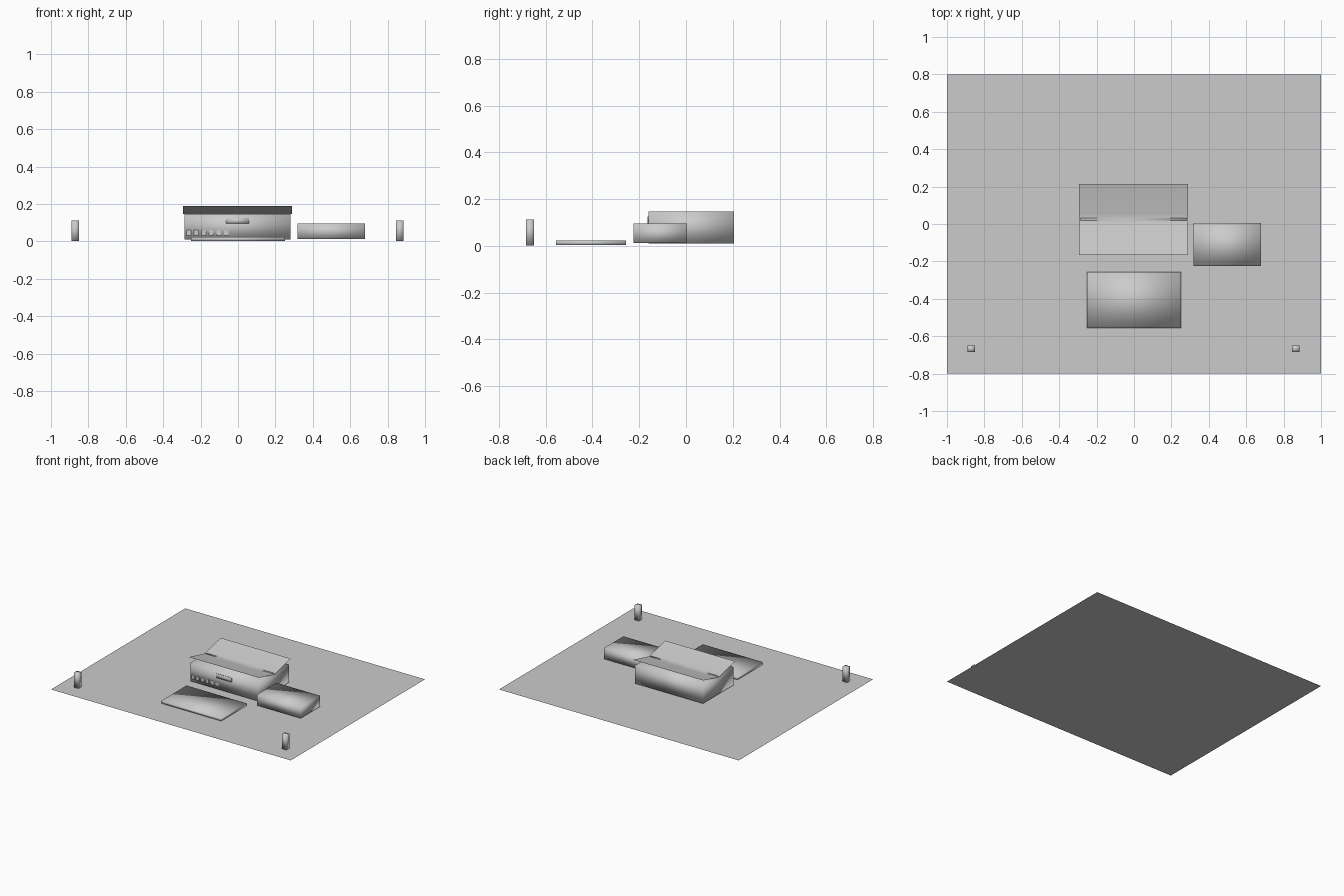
import bpy

if "Cube" in bpy.data.objects:
    bpy.data.objects.remove(bpy.data.objects["Cube"])

grey = bpy.data.materials.new("plain grey")
grey.diffuse_color = (0.6, 0.6, 0.6, 1)
grey.use_nodes = True
grey.node_tree.nodes["Principled BSDF"].inputs["Base Color"].default_value = grey.diffuse_color


def make(name, verts, faces, smooth=True):
    me = bpy.data.meshes.new(name)
    me.from_pydata(verts, [], faces)
    me.materials.append(grey)
    for p in me.polygons:
        p.use_smooth = smooth
    me.update()
    ob = bpy.data.objects.new(name, me)
    bpy.context.collection.objects.link(ob)
    return ob


def box(name, x0, x1, y0, y1, z0, z1, smooth=True):
    verts = [(x, y, z) for z in (z0, z1)
             for x, y in ((x0, y0), (x1, y0), (x1, y1), (x0, y1))]
    faces = [(3, 2, 1, 0), (4, 5, 6, 7)]
    faces += [(i, (i + 1) % 4, (i + 1) % 4 + 4, i + 4) for i in range(4)]
    return make(name, verts, faces, smooth)


# Site sheet
make("ground_sheet", [(-1, -.8, 0), (1, -.8, 0), (1, .8, 0), (-1, .8, 0)],
     [(0, 1, 2, 3)], False)

# Main hall and side wing
box("main_hall", -.285, .28, -.16, .205, .01, .147)
box("side_wing", .317, .68, -.225, .005, .012, .095)

# Forecourt slab
box("forecourt_slab", -.25, .25, -.557, -.257, .003, .023)

# Butterfly roof: a thin sheet with a soft valley
profile = [(-.165, .19), (0, .15), (.026, .146), (.052, .15), (.215, .19)]
verts = [(x, y, z) for y, z in profile for x in (-.295, .29)]
make("butterfly_roof", verts,
     [(2 * i, 2 * i + 1, 2 * i + 3, 2 * i + 2) for i in range(len(profile) - 1)])

# Blank sign plate and a row of low window plates on the front
box("sign_plate", -.065, .06, -.165, -.16, .095, .125)
for i in range(6):
    x = -.275 + i * .04
    box(f"window_plate_{i + 1}", x, x + .024, -.162, -.16, .032, .062, False)

# Gate posts
for side, x in (("left", -.87), ("right", .865)):
    box(f"gate_post_{side}", x - .019, x + .019, -.684, -.65, .002, .113)
